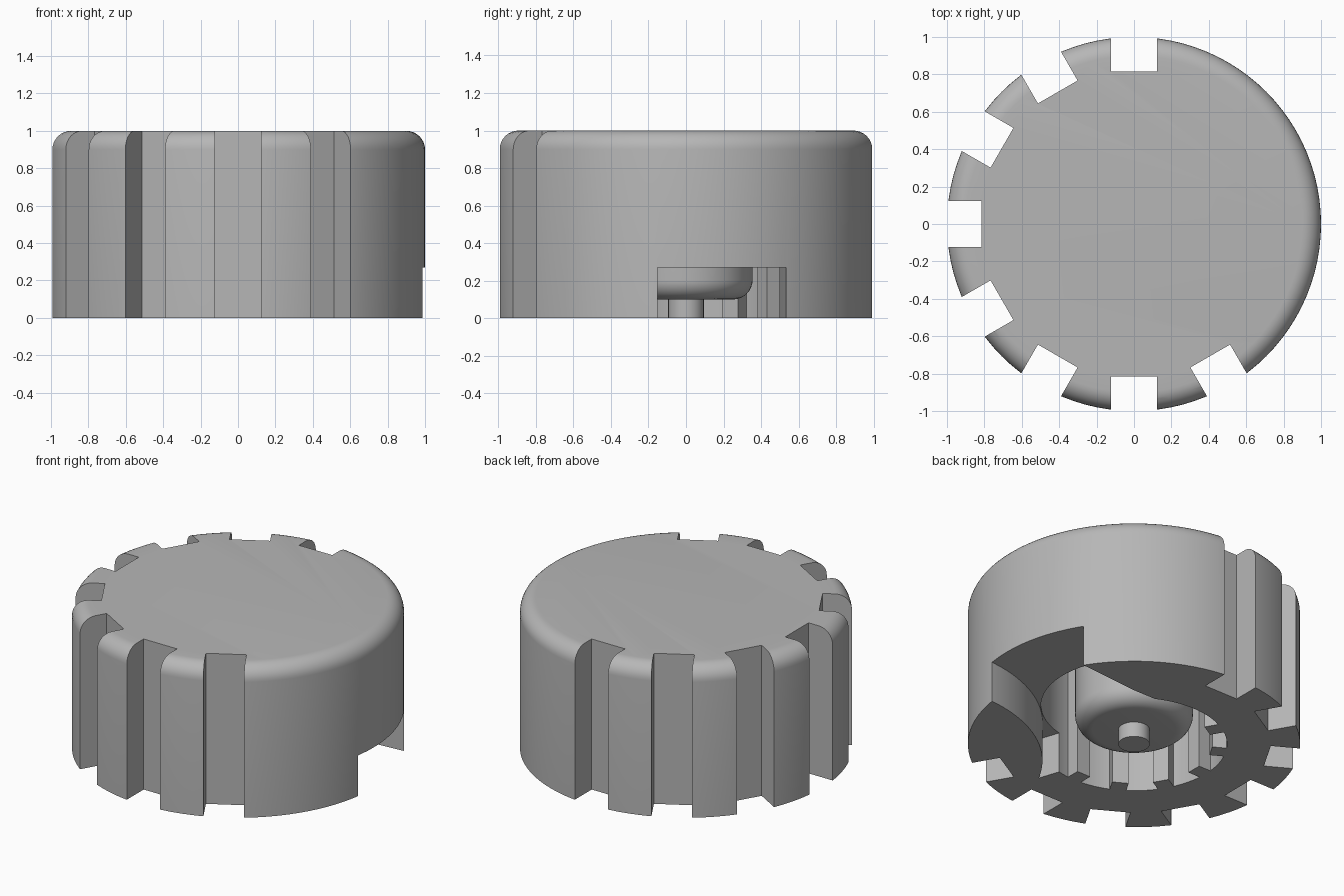
import bpy, bmesh, math
from mathutils import Matrix

if "Cube" in bpy.data.objects:
    bpy.data.objects.remove(bpy.data.objects["Cube"])

grey = bpy.data.materials.new("mid_grey")
grey.diffuse_color = (0.47, 0.47, 0.47, 1)
grey.use_nodes = True
grey.node_tree.nodes["Principled BSDF"].inputs["Base Color"].default_value = grey.diffuse_color


def finish(name, bm):
    bmesh.ops.recalc_face_normals(bm, faces=bm.faces[:])
    me = bpy.data.meshes.new(name)
    bm.to_mesh(me)
    bm.free()
    ob = bpy.data.objects.new(name, me)
    bpy.context.collection.objects.link(ob)
    me.materials.append(grey)
    return ob


def lathe(name, profile, n=96):
    """Solid of revolution; the profile runs bottom to top, both ends capped."""
    bm = bmesh.new()
    rings = [[bm.verts.new((r * math.cos(2 * math.pi * i / n),
                            r * math.sin(2 * math.pi * i / n), z))
              for i in range(n)] for r, z in profile]
    for a, b in zip(rings, rings[1:]):
        for i in range(n):
            j = (i + 1) % n
            bm.faces.new((a[i], a[j], b[j], b[i]))
    bm.faces.new(rings[0][::-1])
    bm.faces.new(rings[-1])
    return finish(name, bm)


def prism(name, outline, z0, z1):
    bm = bmesh.new()
    face = bm.faces.new([bm.verts.new((x, y, z0)) for x, y in outline])
    top = bmesh.ops.extrude_face_region(bm, geom=[face])["geom"]
    for v in top:
        if isinstance(v, bmesh.types.BMVert):
            v.co.z = z1
    return finish(name, bm)


def radial_block(name, r0, r1, width, z0, z1, deg):
    ob = prism(name, [(r0, -width / 2), (r1, -width / 2),
                      (r1, width / 2), (r0, width / 2)], z0, z1)
    ob.data.transform(Matrix.Rotation(math.radians(deg), 4, 'Z'))
    return ob


def arc(cx, cy, r, a0, a1, n):
    return [(cx + r * math.cos(math.radians(a0 + (a1 - a0) * i / n)),
             cy + r * math.sin(math.radians(a0 + (a1 - a0) * i / n)))
            for i in range(n + 1)]


def cut(ob, cutter):
    m = ob.modifiers.new("cut", 'BOOLEAN')
    m.operation, m.solver, m.object = 'DIFFERENCE', 'EXACT', cutter
    bpy.context.view_layer.objects.active = ob
    bpy.ops.object.modifier_apply(modifier=m.name)
    bpy.data.objects.remove(cutter)


# Knob body with rounded top rim
body = lathe("knob_body", [(1, 0)] + arc(0.9, 0.9, 0.1, 0, 90, 8))

# Grip notches around the left and front
for deg in range(90, 301, 30):
    cut(body, radial_block("notch_cutter", 0.815, 1.2, 0.245, -0.2, 1.2, deg))

# Deep round cavity underneath
cut(body, lathe("cavity_cutter", [(0.56, -0.2), (0.56, 0.8)]))

# Side opening with one curved wall, ending in a radial stop
opening = ([(1.2, -0.155)] + arc(1.06, -1.15, 1.0, 93, 152, 20)
           + [(0.1, -0.45), (0, 0), (0.1, 0.5), (0.42, 0.498),
              (0.845, 0.534), (1.2, 0.56)])
cut(body, prism("opening_cutter", opening, -0.2, 0.27))

# Inner teeth on the closed side of the cavity
teeth = [radial_block("inner_tooth", 0.47, 0.6, 0.1, 0.0, 0.82, deg)
         for deg in range(120, 271, 30)]

# Central hub with rounded lower edge, and its pin
hub = lathe("hub", arc(0.25, 0.205, 0.105, -90, 0, 8) + [(0.355, 0.82)], 64)
pin = lathe("pin", [(0.095, 0), (0.095, 0.15)], 32)

bpy.ops.object.select_all(action='DESELECT')
for ob in [body, hub, pin]:
    ob.select_set(True)
bpy.context.view_layer.objects.active = body
bpy.ops.object.shade_smooth_by_angle(angle=math.radians(30))
